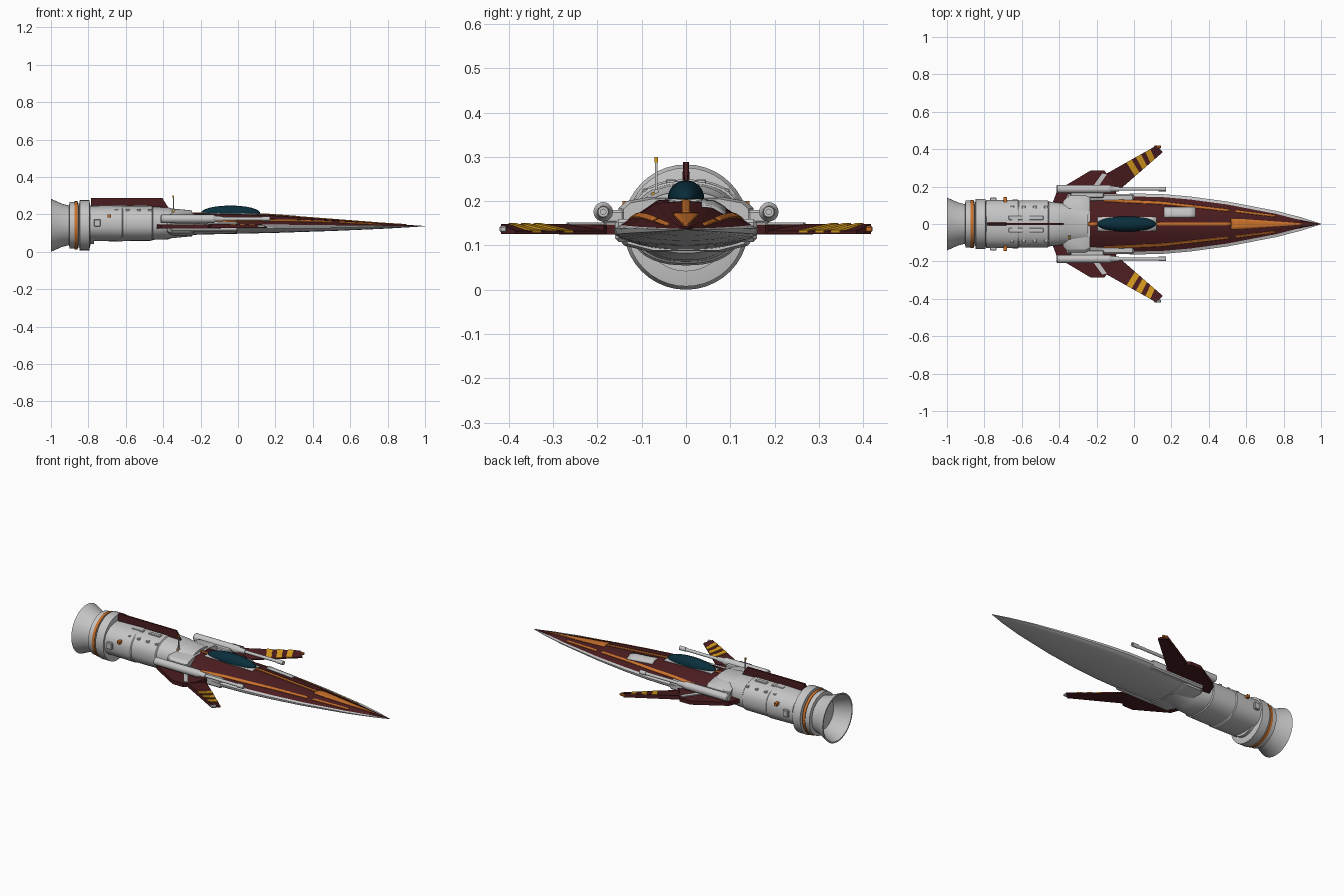
import bpy, bmesh, math
from mathutils import Vector

if "Cube" in bpy.data.objects:
    bpy.data.objects.remove(bpy.data.objects["Cube"])


def material(name, rgb):
    m = bpy.data.materials.new(name)
    m.diffuse_color = (*rgb, 1)
    m.use_nodes = True
    m.node_tree.nodes["Principled BSDF"].inputs["Base Color"].default_value = m.diffuse_color
    return m


GREY = material("light grey", (0.56, 0.56, 0.56))
RED = material("dark red", (0.07, 0.012, 0.014))
ORANGE = material("orange", (0.6, 0.17, 0.025))
YELLOW = material("yellow", (0.68, 0.33, 0.012))
TEAL = material("dark teal", (0.003, 0.028, 0.046))


def finish(name, bm, mats, angle=30):
    bmesh.ops.recalc_face_normals(bm, faces=bm.faces)
    me = bpy.data.meshes.new(name)
    bm.to_mesh(me)
    bm.free()
    ob = bpy.data.objects.new(name, me)
    bpy.context.collection.objects.link(ob)
    for m in mats:
        me.materials.append(m)
    bpy.ops.object.select_all(action='DESELECT')
    ob.select_set(True)
    bpy.context.view_layer.objects.active = ob
    bpy.ops.object.shade_smooth_by_angle(angle=math.radians(angle))
    return ob


def loft(name, rings, mats, rule=None, angle=30):
    bm = bmesh.new()
    rows = [[bm.verts.new(p) for p in r] for r in rings]
    n = len(rows[0])
    for i in range(len(rows) - 1):
        for j in range(n):
            k = (j + 1) % n
            f = bm.faces.new((rows[i][j], rows[i][k], rows[i + 1][k], rows[i + 1][j]))
            f.material_index = rule(i, j) if rule else 0
    bm.faces.new(rows[0])
    bm.faces.new(rows[-1])
    return finish(name, bm, mats, angle)


def ring(x, ry, rz, y=0, z=0.1415, n=40, e=1.0):
    pts = []
    for i in range(n):
        a = 2 * math.pi * i / n
        c, s = math.cos(a), math.sin(a)
        pts.append((x, y + ry * math.copysign(abs(c) ** e, c), z + rz * math.copysign(abs(s) ** e, s)))
    return pts


def lathe(name, prof, mat, y=0, z=0.1415, n=40):
    return loft(name, [ring(x, r, r, y, z, n) for x, r in prof], [mat])


def box(name, x0, x1, y0, y1, z0, z1, mat, bev=0.0):
    bm = bmesh.new()
    bmesh.ops.create_cube(bm, size=1)
    for v in bm.verts:
        v.co = Vector(((x0 + x1) / 2 + v.co.x * (x1 - x0), (y0 + y1) / 2 + v.co.y * (y1 - y0),
                       (z0 + z1) / 2 + v.co.z * (z1 - z0)))
    if bev:
        bmesh.ops.bevel(bm, geom=bm.edges[:], offset=bev, segments=1, affect='EDGES')
    return finish(name, bm, [mat])


def slab(name, outline, z0, z1, mat):
    return loft(name, [[(x, y, z) for x, y in outline] for z in (z0, z1)], [mat])


def interp(tab, x):
    for (a, p), (b, q) in zip(tab, tab[1:]):
        if x <= b:
            return p + (q - p) * max(0, (x - a) / (b - a))
    return tab[-1][1]


# Engine nozzle and rings
lathe("nozzle", [(-0.9, 0.105), (-0.94, 0.115), (-1.0, 0.1415), (-1.0, 0.134), (-0.94, 0.108), (-0.91, 0.09)], GREY)
lathe("engine_ring", [(-0.905, 0.1), (-0.9, 0.125), (-0.855, 0.125), (-0.85, 0.1)], GREY)
lathe("orange_band", [(-0.873, 0.12), (-0.873, 0.129), (-0.857, 0.129), (-0.857, 0.12)], ORANGE)
lathe("engine_neck", [(-0.91, 0.1), (-0.77, 0.1)], GREY)
lathe("rear_flange", [(-0.85, 0.11), (-0.846, 0.134), (-0.795, 0.134), (-0.788, 0.1)], GREY)

# Oval engine body in stepped bands
body = [(-0.79, .128, .094), (-0.62, .13, .097), (-0.615, .126, .094), (-0.46, .126, .093),
        (-0.455, .12, .088), (-0.37, .11, .085), (-0.36, .11, .08), (-0.245, .105, .069)]
loft("engine_body", [ring(x, a, b, 0, 0.152, 48, 0.85) for x, a, b in body], [GREY])

# Collar joining body and hull
half = [(0.08, 0.085), (0.14, 0.1), (0.152, 0.115), (0.152, 0.185), (0.135, 0.2), (0.08, 0.21)]
sec = half + [(-y, z) for y, z in reversed(half)]
loft("collar", [[(x, y * s, 0.145 + (z - 0.145) * s) for y, z in sec]
                for x, s in ((-0.38, 0.8), (-0.35, 1), (-0.26, 1), (-0.235, 0.93))], [GREY])

# Wedge hull with red deck and grey rim
ZR = 0.137
WIDTH = [(-0.36, .13), (-0.2, .153), (0, .163), (0.15, .16), (0.3, .147), (0.5, .12), (0.76, .07), (0.9, .034), (1.0, .001)]
TOP = [(-0.36, .208), (-0.1, .206), (0.15, .2), (0.5, .173), (0.76, .153), (1.0, .138)]
LOW = [(-0.36, .085), (-0.2, .092), (0.2, .101), (0.5, .111), (0.76, .122), (1.0, .136)]


def deck_profile(w):
    return [(0, 1), (0.42, 0.93), (max(0.55, 1 - 0.016 / w), 0.14), (1, 0.03)]


def deck_z(x, y):
    w = interp(WIDTH, x)
    return ZR + (interp(TOP, x) - ZR) * interp(deck_profile(w), abs(y) / w)


def hull_ring(x):
    w, zt, zb = interp(WIDTH, x), interp(TOP, x), interp(LOW, x)
    right = [(u * w, ZR + (zt - ZR) * f) for u, f in deck_profile(w)]
    for k in range(1, 8):
        a = math.pi / 2 * k / 8
        right.append((w * math.cos(a), ZR - 0.002 - (ZR - 0.002 - zb) * math.sin(a) ** 0.8))
    pts = right + [(0, zb)] + [(-y, z) for y, z in reversed(right[1:])]
    return [(x, y, z) for y, z in pts]


xs = [-0.36, -0.2, -0.1, 0, 0.08, 0.15, 0.22, 0.3, 0.4, 0.5, 0.63, 0.76, 0.83, 0.9, 0.95, 1.0]
loft("hull", [hull_ring(x) for x in xs], [GREY, RED], lambda i, j: 1 if j < 2 or j >= 20 else 0, angle=35)


# Painted deck plates that follow the deck surface
def deck_plate(name, pts, mat, lift=0.004, cols=4):
    bm = bmesh.new()
    rows = []
    for (xa, a0, a1), (xb, b0, b1) in zip(pts, pts[1:]):
        n = max(2, int((xb - xa) / 0.03))
        for i in range(n + 1):
            t = i / n
            x, y0, y1 = xa + (xb - xa) * t, a0 + (b0 - a0) * t, a1 + (b1 - a1) * t
            ys = [y0 + (y1 - y0) * c / cols for c in range(cols + 1)]
            rows.append([bm.verts.new((x, y, deck_z(x, y) + lift)) for y in ys])
    for r, s in zip(rows, rows[1:]):
        for c in range(cols):
            bm.faces.new((r[c], s[c], s[c + 1], r[c + 1]))
    bmesh.ops.remove_doubles(bm, verts=bm.verts, dist=1e-5)
    ob = finish(name, bm, [mat])
    mod = ob.modifiers.new("thickness", 'SOLIDIFY')
    mod.thickness = 0.005


deck_plate("centre_line", [(0.12, -0.009, 0.009), (0.52, -0.009, 0.009)], ORANGE)
deck_plate("nose_arrow", [(0.52, -0.03, 0.03), (0.6, -0.026, 0.026), (0.9, -0.004, 0.004)], ORANGE)
deck_plate("rear_mark", [(-0.245, -0.009, 0.009), (-0.19, -0.009, 0.009)], ORANGE)
deck_plate("canopy_base", [(-0.195, -0.038, 0.038), (0.12, -0.038, 0.038)], GREY)
deck_plate("access_panel", [(0.16, 0.035, 0.09), (0.33, 0.035, 0.09)], GREY, 0.007)
for s in (1, -1):
    deck_plate("side_stripe", [(-0.16, s * .121, s * .135), (0.15, s * .106, s * .12), (0.51, s * .067, s * .079)], ORANGE)
    deck_plate("nose_stripe", [(0.54, s * .064, s * .075), (0.76, s * .038, s * .047)], ORANGE)

# Canopy dome, flat underneath
bm = bmesh.new()
bmesh.ops.create_uvsphere(bm, u_segments=32, v_segments=16, radius=1)
bmesh.ops.bisect_plane(bm, geom=bm.verts[:] + bm.edges[:] + bm.faces[:], plane_co=(0, 0, -0.05),
                       plane_no=(0, 0, -1), clear_outer=True)
for v in bm.verts:
    v.co = Vector((-0.04 + v.co.x * 0.158, v.co.y * 0.041, 0.207 + v.co.z * 0.04))
finish("canopy", bm, [TEAL])

# Tail fin, thinner at the nose and top
fin = [(-0.785, 0.23, 1), (-0.785, 0.288, 0.7), (-0.405, 0.288, 0.5), (-0.375, 0.24, 0.4), (-0.375, 0.22, 0.4)]
loft("tail_fin", [[(x, y * k, z) for x, z, k in fin] for y in (-0.009, 0.009)], [RED])

# Aerial
lathe("aerial_foot", [(-0.352, 0.005), (-0.338, 0.005)], GREY, -0.067, 0.222, 10)
box("aerial", -0.348, -0.342, -0.07, -0.064, 0.2, 0.288, GREY)
box("aerial_tip", -0.349, -0.341, -0.071, -0.063, 0.287, 0.3, YELLOW)

# Wings, guns and side details, mirrored
for s in (1, -1):
    def side(pts):
        return [(x, s * y) for x, y in pts]

    def sbox(name, x0, x1, y0, y1, z0, z1, mat, bev=0.0):
        box(name, x0, x1, min(s * y0, s * y1), max(s * y0, s * y1), z0, z1, mat, bev)

    slab("wing_root", side([(-0.44, 0.1), (-0.41, 0.18), (-0.23, 0.287), (-0.16, 0.287), (-0.12, 0.24), (-0.08, 0.12)]),
         0.125, 0.147, RED)
    slab("wing_joint", side([(-0.235, 0.18), (-0.17, 0.27), (-0.145, 0.265), (-0.205, 0.18)]), 0.14, 0.152, GREY)
    # Outer wing: its top slopes down to the leading edge
    R0, R1, F0, F1 = map(Vector, ((-0.16, 0.262, 0.149), (0.118, 0.418, 0.149), (-0.075, 0.185, 0.133), (0.155, 0.385, 0.133)))
    quad = [(p.x, s * p.y, p.z) for p in (R0, R1, F1, F0)]
    loft("wing_outer", [[(x, y, 0.126) for x, y, z in quad], quad], [RED])
    slab("wing_inner", side([(-0.16, 0.262), (-0.075, 0.185), (-0.15, 0.17)]), 0.126, 0.145, RED)
    for t in (0.35, 0.53, 0.71):
        bar = [R0.lerp(R1, t + .08), R0.lerp(R1, t + .18), F0.lerp(F1, t + .1), F0.lerp(F1, t)]
        loft("wing_stripe", [[(p.x, s * p.y, p.z + d) for p in bar] for d in (-0.004, 0.002)], [YELLOW])
    sbox("wing_tip_light", 0.108, 0.145, 0.405, 0.421, 0.13, 0.144, ORANGE if s > 0 else GREY, 0.003)
    sbox("root_fairing", -0.36, 0.0, 0.12, 0.16, 0.108, 0.16, GREY, 0.008)
    sbox("gun_mount", -0.34, -0.16, 0.14, 0.19, 0.15, 0.18, GREY, 0.005)
    lathe("gun_housing", [(-0.415, 0.017), (-0.41, 0.022), (-0.13, 0.022), (-0.12, 0.016), (-0.08, 0.013), (-0.08, 0.008)],
          GREY, s * 0.187, 0.176, 20)
    lathe("gun_barrel", [(-0.1, 0.009), (0.13, 0.009), (0.13, 0.012), (0.17, 0.012), (0.17, 0.006), (0.155, 0.006)],
          GREY, s * 0.187, 0.176, 16)
    # Engine body fittings
    sbox("side_box", -0.77, -0.735, 0.1, 0.142, 0.135, 0.175, GREY, 0.004)
    sbox("side_light", -0.698, -0.68, 0.11, 0.144, 0.184, 0.2, ORANGE)
    for x in (-0.67, -0.56):
        sbox("top_panel", x, x + 0.075, 0.022, 0.045, 0.22, 0.249, GREY, 0.002)
    for x in (-0.66, -0.6, -0.54, -0.48):
        sbox("body_knob", x, x + 0.02, 0.08, 0.098, 0.2, 0.229, GREY, 0.003)
sbox("rear_light", -0.352, -0.34, 0.068, 0.078, 0.2, 0.22, YELLOW)
